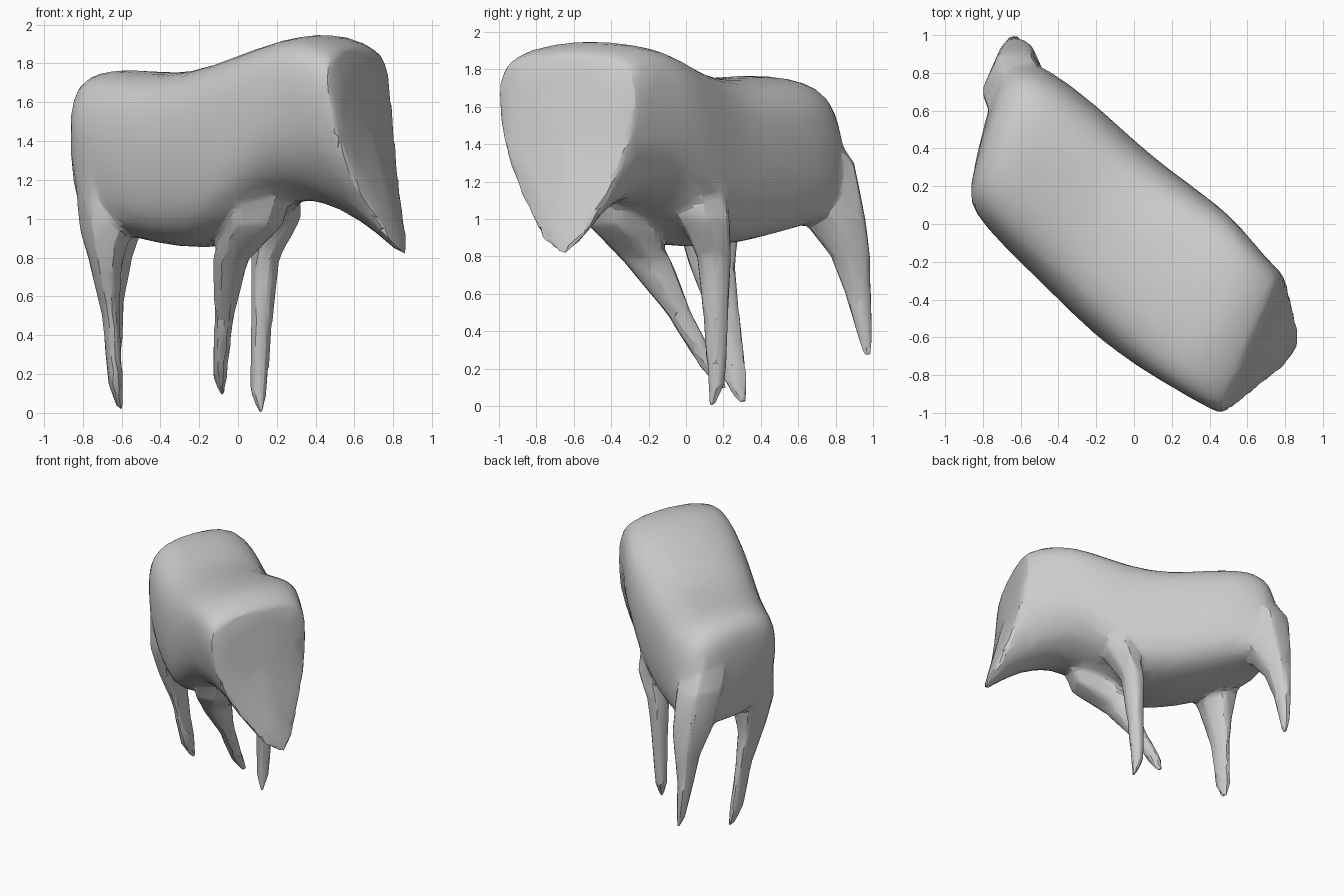
import bpy, bmesh, math

if "Cube" in bpy.data.objects:
    bpy.data.objects.remove(bpy.data.objects["Cube"])


def loft(name, rings, crease_end=False):
    """Skin a list of equal-length point rings and cap both ends."""
    bm = bmesh.new()
    loops = [[bm.verts.new(p) for p in ring] for ring in rings]
    n = len(loops[0])
    for a, b in zip(loops, loops[1:]):
        for i in range(n):
            j = (i + 1) % n
            bm.faces.new((a[i], a[j], b[j], b[i]))
    bm.faces.new(loops[0][::-1])
    bm.faces.new(loops[-1])
    bmesh.ops.recalc_face_normals(bm, faces=bm.faces)
    if crease_end:
        layer = bm.edges.layers.float.new('crease_edge')
        for i in range(n):
            bm.edges.get((loops[-1][i], loops[-1][(i + 1) % n]))[layer] = 0.9
    mesh = bpy.data.meshes.new(name)
    bm.to_mesh(mesh)
    bm.free()
    obj = bpy.data.objects.new(name, mesh)
    bpy.context.collection.objects.link(obj)
    return obj


# Half cross-sections (side, height) from top to bottom: barrel and shield-shaped face
def superellipse(a, e=0.66):
    c = math.cos(a)
    return math.sin(a) ** e if 0 < a < 3.14 else 0, 0.5 + 0.5 * math.copysign(abs(c) ** e, c)


BARREL = [superellipse(i * math.pi / 8) for i in range(9)]
SHIELD = [(0, 1), (.45, .99), (.95, .95), (1.02, .8), (.96, .62),
          (.84, .45), (.65, .3), (.4, .11), (0, -.09)]


def body_ring(left, right, top, bottom, shield=0, lean=(0, 0)):
    half = [tuple(p + (q - p) * shield for p, q in zip(b, s)) for b, s in zip(BARREL, SHIELD)]
    outline = half + [(-u, v) for u, v in half[-2:0:-1]]
    pts = []
    for u, v in outline:
        xy = [(l + r) / 2 + (r - l) / 2 * u + (1 - v) ** 2 * k for l, r, k in zip(left, right, lean)]
        pts.append((*xy, bottom + (top - bottom) * v))
    return pts


# Body: diagonal barrel from the rump to the flat hanging face
body = loft("body", [
    body_ring((-.89, .16), (-.74, .80), 1.62, .98, 0, (.06, .16)),
    body_ring((-.87, .05), (-.54, .86), 1.78, .97, 0, (.03, .08)),
    body_ring((-.72, -.10), (-.23, .67), 1.77, .89),
    body_ring((-.46, -.35), (.03, .42), 1.75, .83),
    body_ring((-.20, -.61), (.29, .22), 1.84, .87),
    body_ring((.05, -.79), (.52, .06), 1.93, 1.16, .2),
    body_ring((.28, -.93), (.67, -.16), 1.97, 1.02, .7, (.17, -.02)),
    body_ring((.46, -1.01), (.78, -.27), 1.89, .81, 1, (.24, -.03)),
], crease_end=True)
sub = body.modifiers.new("rounding", 'SUBSURF')
sub.levels = sub.render_levels = 2
bpy.context.view_layer.objects.active = body
body.select_set(True)
bpy.ops.object.modifier_apply(modifier=sub.name)


# Legs: six-sided tapering tubes, rings given as x, y, z, x radius, y radius
def leg(name, stations):
    obj = loft(name, [[(x + rx * math.cos(a), y + ry * math.sin(a), z)
                       for a in (k * math.pi / 3 for k in range(6))]
                      for x, y, z, rx, ry in stations])
    obj.select_set(True)


leg("front_right_leg", [
    (.20, .03, 1.3, .12, .16), (.21, .10, 1.0, .12, .155), (.14, .15, .80, .08, .105),
    (.12, .16, .45, .06, .075), (.105, .165, .12, .05, .055), (.12, .135, 0, .018, .022)])
leg("front_left_leg", [
    (.13, -.42, 1.25, .18, .2), (.07, -.36, .97, .17, .19), (-.04, -.21, .78, .095, .15),
    (-.07, -.04, .5, .055, .08), (-.095, .13, .2, .045, .06), (-.08, .2, .09, .018, .028)])
leg("rear_left_leg", [
    (-.69, .12, 1.3, .16, .16), (-.68, .12, .97, .145, .19), (-.68, .14, .75, .085, .14),
    (-.655, .20, .5, .048, .1), (-.63, .26, .15, .042, .08), (-.605, .3, .01, .018, .028)])
leg("rear_right_leg", [
    (-.60, .54, 1.6, .14, .17), (-.63, .70, 1.3, .18, .23), (-.62, .79, 1.0, .15, .195),
    (-.63, .88, .8, .09, .12), (-.64, .92, .6, .06, .08), (-.63, .96, .36, .038, .048),
    (-.615, .97, .26, .018, .022)])

# Fuse legs into the body with soft transitions, then reduce to loose facets
bpy.ops.object.join()
body.name = "animal_body"
fuse = body.modifiers.new("fuse", 'REMESH')
fuse.mode = 'VOXEL'
fuse.voxel_size = 0.018
soften = body.modifiers.new("soften", 'SMOOTH')
soften.factor = 0.5
soften.iterations = 14
reduce = body.modifiers.new("reduce", 'DECIMATE')
reduce.ratio = 0.04
for mod in (fuse, soften, reduce):
    bpy.ops.object.modifier_apply(modifier=mod.name)
bpy.ops.object.shade_smooth_by_angle(angle=math.radians(20))
